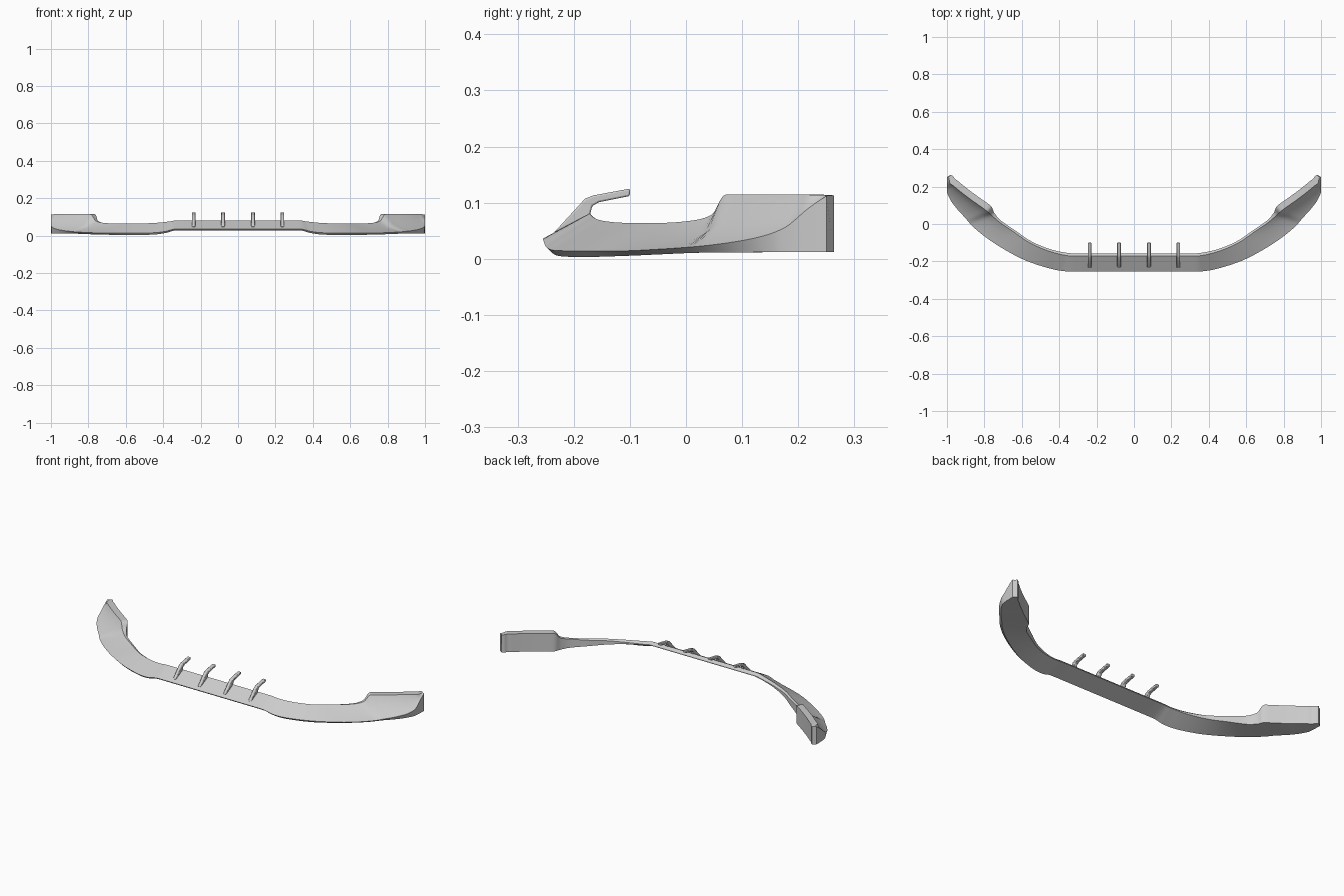
import bpy, bmesh
from mathutils import Vector

cube = bpy.data.objects.get("Cube")
if cube:
    bpy.data.objects.remove(cube, do_unlink=True)


def make_material(name, value):
    mat = bpy.data.materials.new(name)
    colour = (value, value, value, 1)
    mat.use_nodes = True
    mat.diffuse_color = colour
    mat.node_tree.nodes["Principled BSDF"].inputs["Base Color"].default_value = colour
    return mat


plain_grey = make_material("plain grey", 0.6)


def make_object(name, bm, angle):
    """Turn a bmesh into a shaded object with the shared material."""
    bmesh.ops.recalc_face_normals(bm, faces=bm.faces)
    mesh = bpy.data.meshes.new(name)
    bm.to_mesh(mesh)
    bm.free()
    mesh.materials.append(plain_grey)
    obj = bpy.data.objects.new(name, mesh)
    bpy.context.collection.objects.link(obj)
    bpy.ops.object.select_all(action="DESELECT")
    obj.select_set(True)
    bpy.context.view_layer.objects.active = obj
    bpy.ops.object.shade_smooth_by_angle(angle=angle)
    return obj


def slope(before, here, after):
    """Tangent that never overshoots: harmonic mean of neighbouring steps."""
    a, b = here - before, after - here
    return 2 * a * b / (a + b) if a * b > 0 else 0


def smooth_rows(rows, steps):
    """Insert in-between rows along smooth curves, column by column."""
    result = []
    last = len(rows) - 1
    for i in range(last):
        before, start = rows[max(i - 1, 0)], rows[i]
        end, after = rows[i + 1], rows[min(i + 2, last)]
        for k in range(steps):
            t = k / steps
            row = []
            for p, a, b, n in zip(before, start, end, after):
                m, w = slope(p, a, b), slope(a, b, n)
                ease = t * t * (3 - 2 * t)
                row.append(a + (b - a) * ease
                           + m * t * (1 - t) ** 2 - w * t * t * (1 - t))
            result.append(row)
    result.append(rows[last])
    return result


# Lip stations from the middle to the end:
# outer x, outer y, inner x, inner y, bottom z, nose z, top z, top thickness
stations = [
    (0, -.255, 0, -.172, .028, .036, .081, .015),
    (.32, -.255, .32, -.172, .028, .036, .081, .015),
    (.39, -.25, .37, -.167, .014, .022, .075, .015),
    (.46, -.235, .44, -.15, .005, .015, .068, .013),
    (.58, -.195, .55, -.105, .003, .014, .064, .012),
    (.72, -.12, .64, -.045, .005, .014, .064, .012),
    (.82, -.05, .72, .01, .008, .017, .068, .012),
    (.87, -.005, .76, .045, .01, .02, .078, .02),
    (.9, .03, .79, .072, .011, .023, .115, .035),
    (.95, .085, .86, .122, .011, .03, .115, .035),
    (.985, .135, .92, .167, .012, .04, .115, .035),
    (1, .175, .96, .2, .012, .055, .115, .035),
    (1, .218, .985, .222, .012, .09, .114, .035),
    (1, .25, .99, .252, .012, .112, .113, .015),
]


def lip_section(row):
    """Closed wedge outline: bottom edge, nose, hollow ramp, top, back."""
    ox, oy, ix, iy, bottom, nose, top, thick = row
    turn = min(max((ix - .32) / .45, 0), 1)
    outer, inner = Vector((ox, oy)), Vector((ix, iy))
    back = inner + Vector((-.64 * turn, 1 - .23 * turn)) * thick
    under = outer.lerp(inner, .1)
    mid = outer.lerp(inner, .65)
    # The ramp is straight in the middle and hollow under the raised ends
    rise = .65 - .25 * max(turn - .6, 0) / .4
    points = [
        (under, bottom),
        (outer, nose),
        (mid, nose + (top - nose) * rise),
        (inner, top),
        (back, top - .014 * (1 - turn)),
        (back, .064 - .052 * turn),
    ]
    return [(p.x, p.y, z) for p, z in points]


# Front lip: loft one half, then mirror it
bm = bmesh.new()
loops = [[bm.verts.new(p) for p in lip_section(row)]
         for row in smooth_rows(stations, 5)]
for first, second in zip(loops, loops[1:]):
    count = len(first)
    for j in range(count):
        n = (j + 1) % count
        bm.faces.new((first[j], first[n], second[n], second[j]))
bm.faces.new(loops[-1])
lip = make_object("front_lip", bm, .6)
mirror = lip.modifiers.new("mirror", "MIRROR")
mirror.use_clip = True

# Bent mounting brackets: one side profile, extruded across x
profile = [(-.236, .046), (-.18, .107), (-.165, .113), (-.1, .125),
           (-.1, .112), (-.155, .101), (-.167, .094), (-.171, .078)]
half_width = .01


def make_bracket(name, x):
    bm = bmesh.new()
    face = bm.faces.new([bm.verts.new((x - half_width, y, z)) for y, z in profile])
    swept = bmesh.ops.extrude_face_region(bm, geom=[face])
    moved = [v for v in swept["geom"] if isinstance(v, bmesh.types.BMVert)]
    bmesh.ops.translate(bm, vec=(2 * half_width, 0, 0), verts=moved)
    obj = make_object(name, bm, .6)
    bevel = obj.modifiers.new("rounded edges", "BEVEL")
    bevel.width = .003
    bevel.segments = 2


for side, sign in (("left", 1), ("right", -1)):
    make_bracket(side + "_inner_bracket", sign * .08)
    make_bracket(side + "_outer_bracket", sign * .237)
